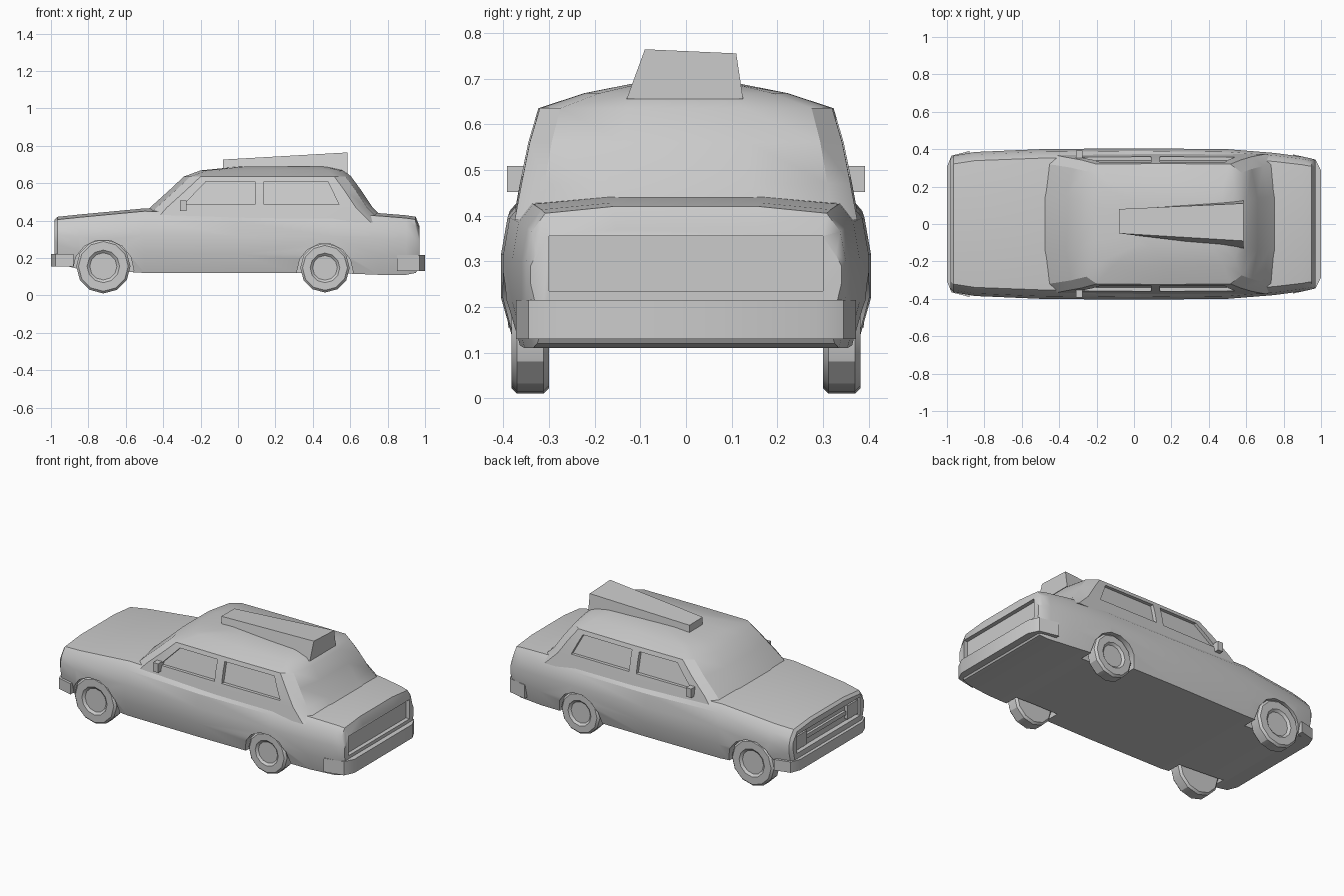
import bpy, bmesh
from math import radians, sin, cos, pi

if "Cube" in bpy.data.objects:
    bpy.data.objects.remove(bpy.data.objects["Cube"])


def finish(name, bm, angle=30):
    bmesh.ops.recalc_face_normals(bm, faces=bm.faces)
    mesh = bpy.data.meshes.new(name)
    bm.to_mesh(mesh)
    bm.free()
    ob = bpy.data.objects.new(name, mesh)
    bpy.context.collection.objects.link(ob)
    bpy.ops.object.select_all(action='DESELECT')
    ob.select_set(True)
    bpy.context.view_layer.objects.active = ob
    if angle:
        bpy.ops.object.shade_smooth_by_angle(angle=radians(angle))
    return ob


def loft(name, rings, angle=30):
    """Skin a list of closed rings and cap both ends."""
    bm = bmesh.new()
    rows = [[bm.verts.new(p) for p in r] for r in rings]
    n = len(rows[0])
    for a, b in zip(rows, rows[1:]):
        for i in range(n):
            j = (i + 1) % n
            bm.faces.new((a[i], a[j], b[j], b[i]))
    bm.faces.new(rows[0])
    bm.faces.new(rows[-1])
    return finish(name, bm, angle)


def box(name, x, y, z, angle=30):
    ring = lambda h: [(x[0], y[0], h), (x[1], y[0], h), (x[1], y[1], h), (x[0], y[1], h)]
    return loft(name, [ring(z[0]), ring(z[1])], angle)


def wheel(name, x, z, r, y0, y1, sides=12, bevel=0.0):
    ring = lambda y, q: [(x + q * cos(2 * pi * i / sides), y, z + q * sin(2 * pi * i / sides))
                         for i in range(sides)]
    rings = [ring(y0, r), ring(y1, r)]
    if bevel:
        s = 1 if y1 > y0 else -1
        rings = [ring(y0, r - bevel), ring(y0 + s * bevel, r), ring(y1 - s * bevel, r),
                 ring(y1, r - bevel), ring(y1, r * 0.6), ring(y1 - s * 0.012, r * 0.5)]
    return loft(name, rings)


def cut(ob, cutters):
    for c in cutters:
        c.hide_render = True
        m = ob.modifiers.new('cut', 'BOOLEAN')
        m.operation, m.solver, m.object = 'DIFFERENCE', 'EXACT', c
        bpy.context.view_layer.objects.active = ob
        bpy.ops.object.modifier_apply(modifier=m.name)
        bpy.data.objects.remove(c)
    bpy.ops.object.select_all(action='DESELECT')
    ob.select_set(True)
    bpy.ops.object.shade_smooth_by_angle(angle=radians(30))


# lower body: x, half width, bottom, top
stations = [(-0.98, .35, .20, .405), (-0.965, .365, .17, .42), (-0.85, .385, .14, .432),
            (-0.5, .40, .12, .465), (0, .405, .12, .45), (0.5, .40, .12, .45),
            (.75, .38, .11, .44), (.9, .36, .11, .428), (.95, .35, .12, .42), (.97, .34, .15, .37)]


def body_ring(x, w, b, t):
    half = [(w * .93, b), (w, b + .1), (w, (b + t) / 2 + .03), (w * .965, t - .055),
            (w * .88, t - .015), (w * .45, t)]
    return [(x, y, z) for y, z in half] + [(x, -y, z) for y, z in reversed(half)]


body = loft('body', [body_ring(*s) for s in stations])

# wheel arches, grille recess and tail recess
axles = [('front', -0.72, .150, .145), ('rear', 0.465, .142, .132)]
cutters = []
for s in (1, -1):
    for n, x, z, r in axles:
        cutters.append(wheel('arch_cutter', x, z - .015, r + .018, s * .28, s * .5, 14))
cutters.append(box('grille_cutter', (-1.1, -.95), (-.31, .31), (.255, .37)))
cutters.append(box('tail_cutter', (.945, 1.1), (-.30, .30), (.235, .355)))
cut(body, cutters)

# cabin: z, front x, rear x, half width
levels = [(.39, -.54, .80, .375), (.47, -.47, .72, .36), (.56, -.37, .66, .342),
          (.635, -.29, .605, .32), (.668, -.20, .57, .22), (.688, .0, .50, .12)]


def cabin_ring(z, a, b, w):
    half = [(a, w * .4), (a + .035, w * .88), (a + .09, w), ((a + b) / 2, w * 1.01),
            (b - .09, w), (b - .03, w * .86), (b, w * .4)]
    return [(x, y, z) for x, y in half] + [(x, -y, z) for x, y in reversed(half)]


cabin = loft('cabin', [cabin_ring(*l) for l in levels])

# shallow side windows, following the lean of the cabin
windows = [[(-.29, .485), (.09, .485), (.09, .61), (-.17, .61)],
           [(.14, .485), (.54, .485), (.48, .61), (.14, .61)]]
cutters = []
for s in (1, -1):
    for prof in windows:
        lean = lambda z, d: s * (.36 - (z - .47) * .235 + d)
        cutters.append(loft('window_cutter', [[(x, lean(z, d), z) for x, z in prof]
                                              for d in (-.018, .1)]))
cut(cabin, cutters)

# wedge-shaped roof box, taller and wider at the back
loft('roof_box', [[(-.08, -.05, .66), (-.08, .08, .66), (-.08, .08, .724), (-.08, -.05, .726)],
                  [(.585, -.13, .655), (.585, .125, .655), (.585, .11, .755), (.585, -.09, .764)]])

# bumpers wrapped round the corners: x, half width at each end
def bumper(name, tip, back, w_tip, w_back, z0, z1):
    xm = tip * .8 + back * .2
    half = [(back, w_back), (xm, w_tip + .02), (tip, w_tip - .04)]
    plan = half + [(x, -y) for x, y in reversed(half)]
    loft(name, [[(x, y, z) for x, y in plan] for z in (z0, z1)])


bumper('front_bumper', -1.0, -.88, .345, .39, .155, .222)
bumper('rear_bumper', 1.0, .85, .325, .372, .13, .215)

# wheels, lights and door mirrors on both sides
for s, side in ((1, 'left'), (-1, 'right')):
    for n, x, z, r in axles:
        wheel(f'{n}_{side}_wheel', x, z + .005, r, s * .30, s * .382, 12, .012)
    y = sorted((s * .20, s * .30))
    box(f'{side}_headlight', (-.972, -.945), y, (.27, .355))
    box(f'{side}_mirror', (-.31, -.275), sorted((s * .33, s * .392)), (.452, .508))

# grille bar
box('grille_bar', (-.966, -.945), (-.19, .19), (.30, .325))
